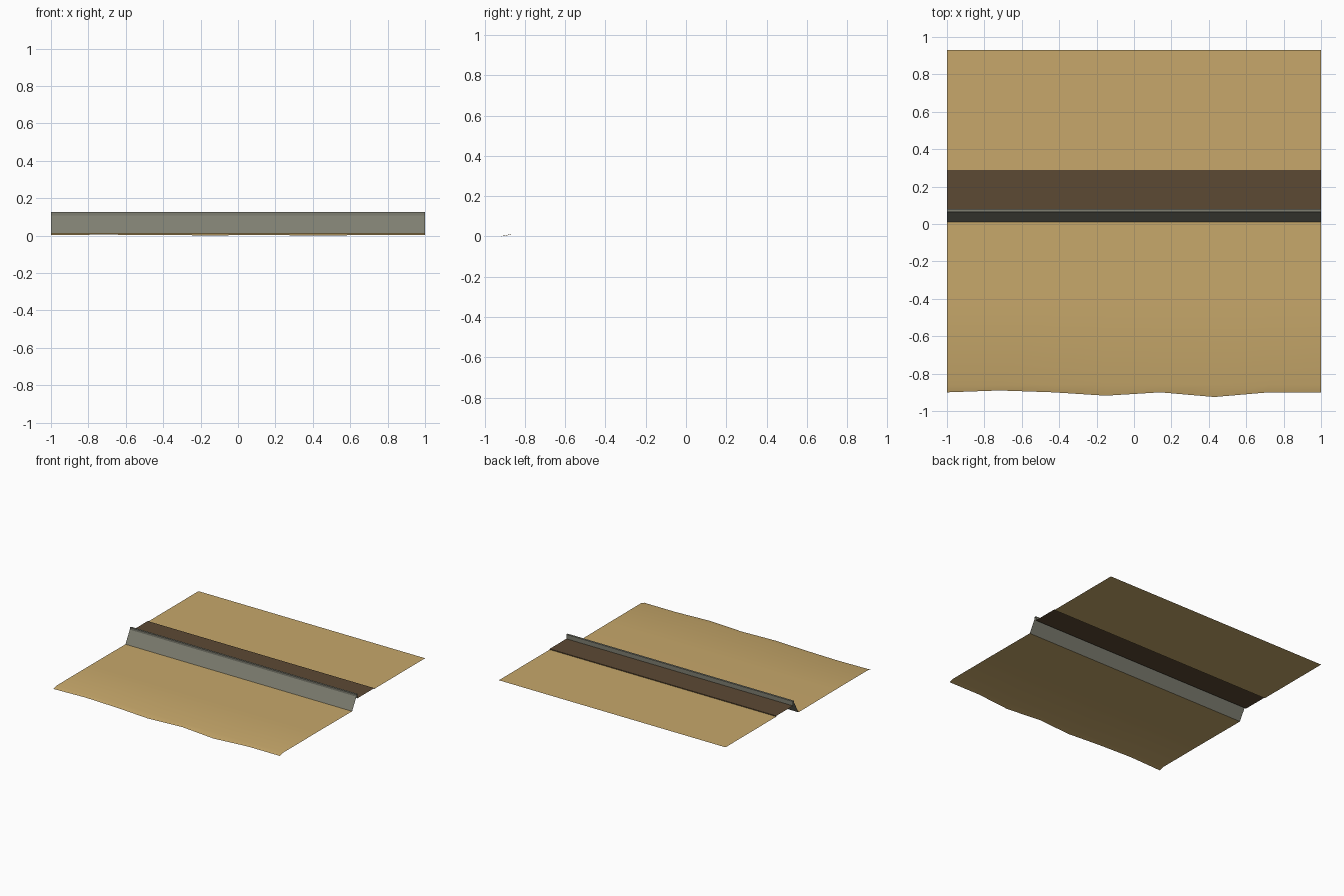
import bpy

if "Cube" in bpy.data.objects:
    bpy.data.objects.remove(bpy.data.objects["Cube"])


def material(name, rgb):
    m = bpy.data.materials.new(name)
    m.diffuse_color = (*rgb, 1)
    m.use_nodes = True
    m.node_tree.nodes["Principled BSDF"].inputs["Base Color"].default_value = m.diffuse_color
    return m


sand = material("sand", (0.57, 0.39, 0.145))
soil = material("dark soil", (0.107, 0.067, 0.034))
stone = material("grey stone", (0.21, 0.21, 0.165))


def strip(name, columns, mat, smooth=False):
    """Open sheet: columns is a list of cross-sections, each a list of (x, y, z)."""
    n = len(columns[0])
    verts = [p for col in columns for p in col]
    faces = []
    for i in range(len(columns) - 1):
        for j in range(n - 1):
            a = i * n + j
            faces.append((a, a + n, a + n + 1, a + 1))
    me = bpy.data.meshes.new(name)
    me.from_pydata(verts, [], faces)
    me.materials.append(mat)
    for p in me.polygons:
        p.use_smooth = smooth
    me.update()
    ob = bpy.data.objects.new(name, me)
    bpy.context.collection.objects.link(ob)
    return ob


def extrude(name, profile, mat):
    """Sweep a (y, z) profile along the full width."""
    return strip(name, [[(x, y, z) for y, z in profile] for x in (-1, 1)], mat)


# Lower beach: flat sheet whose wavy front edge dips to the ground
wave = [(-1, -.90), (-.72, -.89), (-.43, -.90), (-.15, -.918), (.14, -.90),
        (.43, -.925), (.72, -.90), (1, -.90)]
columns = []
for x, y in wave:
    z_edge = max(0.0, (y + .925) * 0.14)
    columns.append([(x, y, z_edge), (x, -.86, .014), (x, -.43, .014), (x, .01, .012)])
strip("lower_beach", columns, sand, smooth=True)

# Sea wall: leaning face, narrow top and short back
extrude("sea_wall", [(.01, .012), (.064, .108), (.064, .125),
                     (.08, .125), (.08, .088)], stone)

# Soil bed behind the wall, a small step above the upper sand
extrude("soil_bed", [(.08, .09), (.29, .09), (.29, .084)], soil)

# Upper beach
extrude("upper_beach", [(.29, .084), (.93, .084)], sand)
